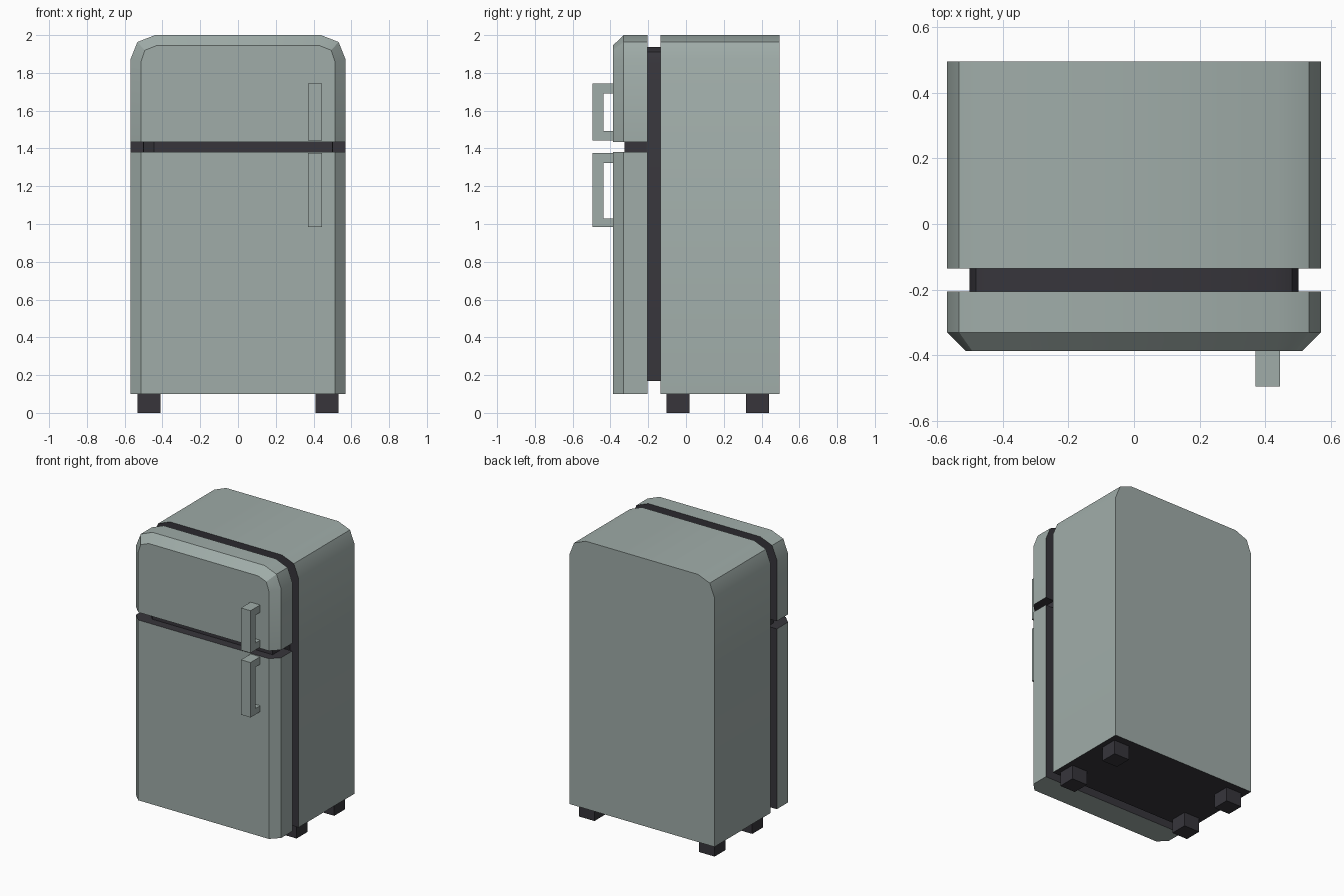
import bpy, bmesh, math
from mathutils import Vector

if "Cube" in bpy.data.objects:
    bpy.data.objects.remove(bpy.data.objects["Cube"])


def material(name, rgb):
    m = bpy.data.materials.new(name)
    m.diffuse_color = (*rgb, 1)
    m.use_nodes = True
    m.node_tree.nodes["Principled BSDF"].inputs["Base Color"].default_value = m.diffuse_color
    return m


SAGE = material("sage green", (0.35, 0.415, 0.395))
DARK = material("dark rubber", (0.038, 0.036, 0.044))


def loft(name, loops, mats, dark_rule=None):
    """Skin a list of matching 3D loops, cap both ends, colour by normal."""
    bm = bmesh.new()
    rings = [[bm.verts.new(p) for p in loop] for loop in loops]
    n = len(rings[0])
    for a, b in zip(rings, rings[1:]):
        for i in range(n):
            j = (i + 1) % n
            bm.faces.new((a[i], a[j], b[j], b[i]))
    bm.faces.new(rings[0])
    bm.faces.new(rings[-1])
    bmesh.ops.recalc_face_normals(bm, faces=bm.faces)
    if dark_rule:
        for f in bm.faces:
            f.material_index = int(dark_rule(f.normal))
    me = bpy.data.meshes.new(name)
    bm.to_mesh(me)
    bm.free()
    ob = bpy.data.objects.new(name, me)
    bpy.context.collection.objects.link(ob)
    for m in mats:
        me.materials.append(m)
    bpy.ops.object.select_all(action='DESELECT')
    ob.select_set(True)
    bpy.context.view_layer.objects.active = ob
    bpy.ops.object.shade_smooth_by_angle(angle=math.radians(30))
    return ob


def arch(y, z0, half):
    """Symmetric outline at depth y from the right-half points."""
    pts = [(half[0][0], z0)] + half
    return [(x, y, z) for x, z in pts] + [(-x, y, z) for x, z in reversed(pts)]


def box(name, x0, x1, y0, y1, z0, z1, mat):
    loops = [[(x0, y0, z), (x1, y0, z), (x1, y1, z), (x0, y1, z)] for z in (z0, z1)]
    return loft(name, loops, [mat])


OUTER = [(0.57, 1.87), (0.533, 1.963), (0.44, 2.0)]
INNER = [(0.513, 1.86), (0.493, 1.92), (0.43, 1.945)]
SEAL = [(0.502, 1.85), (0.482, 1.91), (0.425, 1.938)]

# Cabinet: dark front rim and underside
loft("cabinet", [arch(y, 0.1, OUTER) for y in (-0.135, 0.495)], [SAGE, DARK],
     lambda n: n.y < -0.9 or n.z < -0.9)

# Recessed seal between cabinet and doors
loft("door_seal", [arch(y, 0.17, SEAL) for y in (-0.21, -0.13)], [DARK])

# Freezer door: dark back and underside
loft("freezer_door",
     [arch(-0.205, 1.435, OUTER), arch(-0.33, 1.435, OUTER), arch(-0.387, 1.435, INNER)],
     [SAGE, DARK], lambda n: n.y > 0.9 or n.z < -0.9)

# Main door: dark back and top
loft("main_door",
     [arch(y, 0.1, [(x, 1.38)]) for y, x in ((-0.205, 0.57), (-0.33, 0.57), (-0.387, 0.513))],
     [SAGE, DARK], lambda n: n.y > 0.9 or n.z > 0.9)

# Divider filling the gap between the doors
outline = [(0.5, -0.2), (0.5, -0.325), (-0.445, -0.325), (-0.5, -0.27), (-0.5, -0.2)]
loft("door_divider", [[(x, y, z) for x, y in outline] for z in (1.375, 1.44)], [DARK])

# Bracket handles
for name, z0, z1, low, high in (("freezer_handle", 1.443, 1.743, 1.493, 1.69),
                                ("main_handle", 0.985, 1.375, 1.028, 1.322)):
    side = [(-0.386, z0), (-0.495, z0), (-0.495, z1), (-0.386, z1),
            (-0.386, high), (-0.437, high), (-0.437, low), (-0.386, low)]
    loft(name, [[(x, y, z) for y, z in side] for x in (0.37, 0.445)], [SAGE])

# Feet
for sx, xn in ((-1, "left"), (1, "right")):
    for y, yn in ((-0.043, "front"), (0.379, "back")):
        x = sx * 0.472
        box(f"{yn}_{xn}_foot", x - 0.061, x + 0.061, y - 0.061, y + 0.061, 0, 0.11, DARK)
